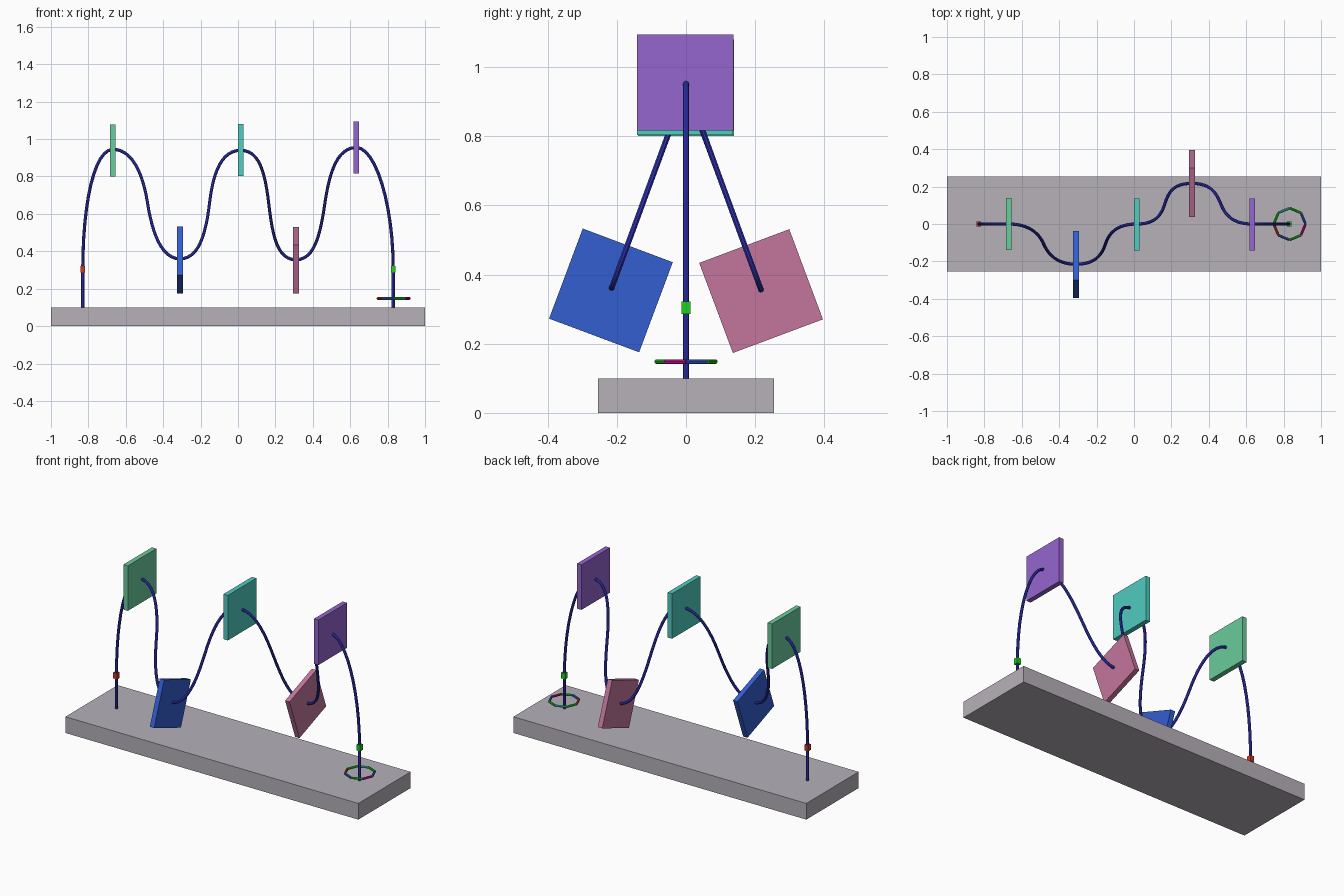
import bpy
from math import radians, sin, cos, pi
from mathutils import Vector

if "Cube" in bpy.data.objects:
    bpy.data.objects.remove(bpy.data.objects["Cube"])


def material(name, rgb):
    """Flat colour from 0-255 display values, stored as linear."""
    lin = [(c / 255 / 12.92 if c < 11 else ((c / 255 + 0.055) / 1.055) ** 2.4) for c in rgb]
    mat = bpy.data.materials.new(name)
    mat.use_nodes = True
    mat.diffuse_color = (*lin, 1)
    mat.node_tree.nodes["Principled BSDF"].inputs["Base Color"].default_value = (*lin, 1)
    return mat


GREY = material("base grey", (182, 177, 185))
SEA = material("sea green", (106, 204, 156))
BLUE = material("blue", (52, 94, 208))
TEAL = material("teal", (80, 204, 192))
PINK = material("dusty pink", (196, 118, 158))
PURPLE = material("purple", (148, 102, 206))
WIRE = material("wire blue", (52, 56, 196))
RED = material("red", (204, 56, 36))
GREEN = material("bright green", (30, 208, 30))
MAGENTA = material("magenta", (214, 10, 150))


def box(name, size, loc, mat, tilt=0):
    bpy.ops.mesh.primitive_cube_add(size=1, location=loc, rotation=(radians(tilt), 0, 0))
    ob = bpy.context.object
    ob.name = name
    ob.scale = size
    ob.data.materials.append(mat)
    return ob


def rod(name, a, b, radius, mat):
    a, b = Vector(a), Vector(b)
    bpy.ops.mesh.primitive_cylinder_add(vertices=8, radius=radius, depth=(b - a).length,
                                        location=(a + b) / 2)
    ob = bpy.context.object
    ob.name = name
    ob.rotation_euler = (b - a).to_track_quat("Z", "Y").to_euler()
    ob.data.materials.append(mat)
    return ob


# Base slab
box("base", (2, 0.51, 0.1), (0, 0, 0.05), GREY)

# Square plates threaded on the wire
plates = [
    ("left_peak_plate", -0.67, 0, 0.94, SEA, 0),
    ("front_dip_plate", -0.31, -0.217, 0.354, BLUE, -20.5),
    ("middle_peak_plate", 0.015, -0.003, 0.942, TEAL, 0),
    ("back_dip_plate", 0.31, 0.217, 0.352, PINK, 20.5),
    ("right_peak_plate", 0.633, -0.002, 0.955, PURPLE, 0),
]
for name, x, y, z, mat, tilt in plates:
    box(name, (0.03, 0.278, 0.278), (x, y, z), mat, tilt)

# Bent wire: x, z, lean side, handle x, handle z
knots = [
    (-0.83, 0.09, 0, 0, 0.07),
    (-0.83, 0.30, 0, 0, 0.36),
    (-0.668, 0.945, 0, 0.1, 0),
    (-0.484, 0.66, -1, 0.025, -0.16),
    (-0.31, 0.36, -1, 0.1, 0),
    (-0.152, 0.66, -1, 0.02, 0.17),
    (0.015, 0.94, 0, 0.1, 0),
    (0.165, 0.65, 1, 0.02, -0.17),
    (0.31, 0.355, 1, 0.1, 0),
    (0.465, 0.66, 1, 0.025, 0.17),
    (0.633, 0.955, 0, 0.1, 0),
    (0.83, 0.30, 0, 0, -0.36),
    (0.83, 0.09, 0, 0, -0.07),
]


def lean(x, z, side):
    return (x, side * 0.368 * max(0, 0.945 - z), z)


curve = bpy.data.curves.new("wire_path", "CURVE")
curve.dimensions = "3D"
curve.resolution_u = 12
curve.bevel_depth = 0.0085
curve.bevel_resolution = 2
curve.use_fill_caps = True
spline = curve.splines.new("BEZIER")
spline.bezier_points.add(len(knots) - 1)
for i, (p, (x, z, side, hx, hz)) in enumerate(zip(spline.bezier_points, knots)):
    p.handle_left_type = p.handle_right_type = "FREE"
    # the straight feet need short handles on their lower side
    before = 0.2 if i == 1 else 1
    after = 0.2 if i == len(knots) - 2 else 1
    p.co = lean(x, z, side)
    p.handle_left = lean(x - hx * before, z - hz * before, side)
    p.handle_right = lean(x + hx * after, z + hz * after, side)
wire = bpy.data.objects.new("bent_wire", curve)
bpy.context.collection.objects.link(wire)
curve.materials.append(WIRE)
bpy.ops.object.select_all(action="DESELECT")
wire.select_set(True)
bpy.context.view_layer.objects.active = wire
bpy.ops.object.convert(target="MESH")
bpy.ops.object.shade_smooth_by_angle()

# Stop beads on both feet
for name, x, mat in (("right_stop", -0.83, RED), ("left_stop", 0.83, GREEN)):
    box(name, (0.026, 0.026, 0.036), (x, 0, 0.304), mat)

# Eight-sided ring around the left foot, one colour per side
colours = [BLUE, GREEN, TEAL, GREEN, RED, BLUE, GREEN, MAGENTA]
corners = [(0.832 + 0.085 * cos(i * pi / 4), 0.085 * sin(i * pi / 4), 0.148) for i in range(8)]
for i, mat in enumerate(colours):
    rod(f"ring_side_{i + 1}", corners[i], corners[(i + 1) % 8], 0.007, mat)
